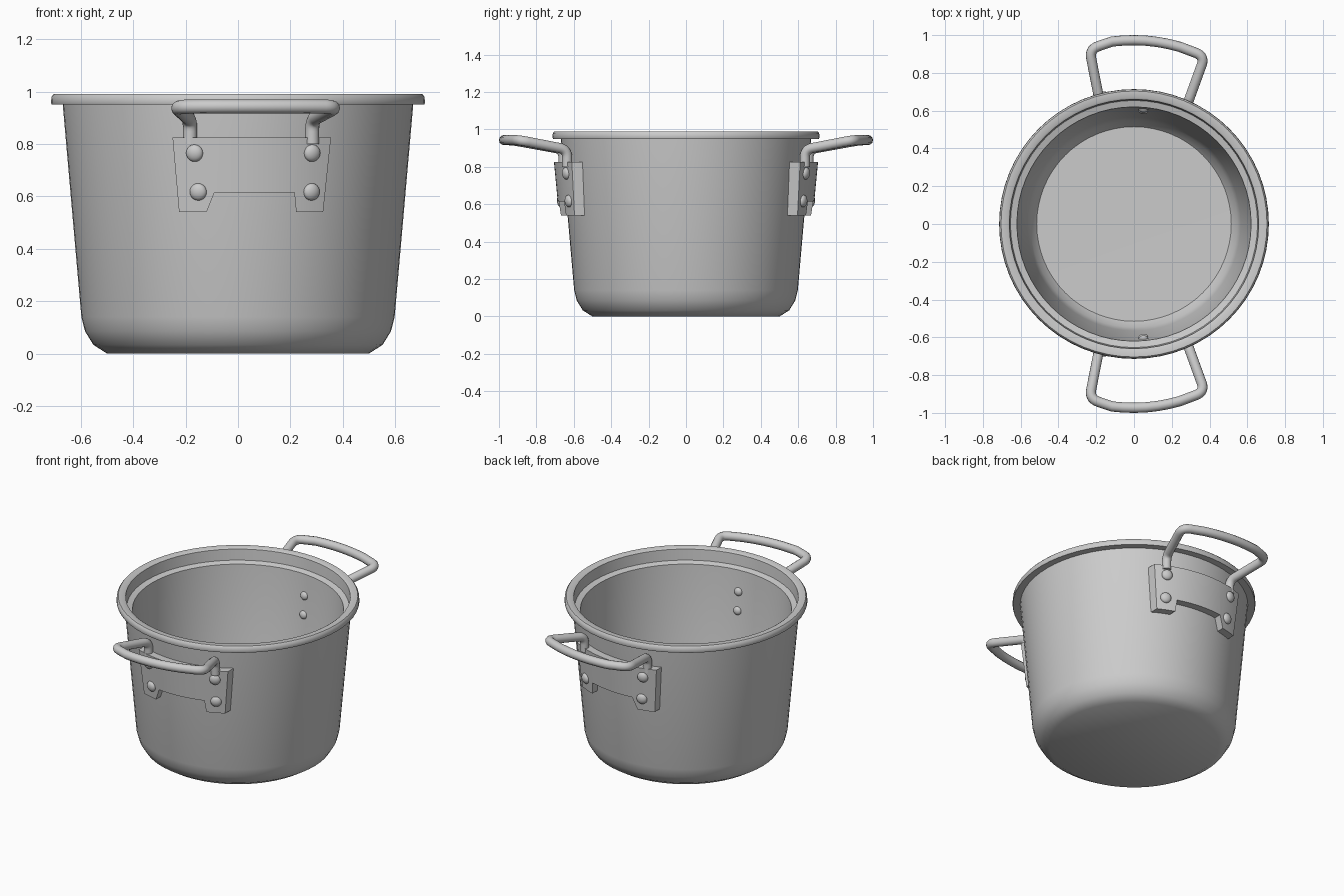
import bpy, bmesh, math
from mathutils import Vector, Matrix

if "Cube" in bpy.data.objects:
    bpy.data.objects.remove(bpy.data.objects["Cube"])


def finish(name, bm, angle=35):
    bmesh.ops.recalc_face_normals(bm, faces=bm.faces[:])
    me = bpy.data.meshes.new(name)
    bm.to_mesh(me)
    bm.free()
    ob = bpy.data.objects.new(name, me)
    bpy.context.collection.objects.link(ob)
    bpy.ops.object.select_all(action='DESELECT')
    ob.select_set(True)
    bpy.context.view_layer.objects.active = ob
    bpy.ops.object.shade_smooth_by_angle(angle=math.radians(angle))
    return ob


def mirror_y(ob):
    """Repeat a front part on the back of the pot."""
    mod = ob.modifiers.new("mirror", 'MIRROR')
    mod.use_axis = (False, True, False)
    mod.use_bisect_axis = (False, False, False)


def lathe(name, profile, segments=64):
    bm = bmesh.new()
    vs = [bm.verts.new((r, 0, z)) for r, z in profile]
    es = [bm.edges.new(p) for p in zip(vs, vs[1:])]
    bmesh.ops.spin(bm, geom=vs + es, cent=(0, 0, 0), axis=(0, 0, 1),
                   angle=math.tau, steps=segments, use_duplicate=False)
    bmesh.ops.remove_doubles(bm, verts=bm.verts[:], dist=1e-5)
    return finish(name, bm)


# Pot body: outer wall, rolled rim, lid ledge, inner wall and floor
lathe("pot_body", [
    (0, 0), (0.50, 0), (0.552, 0.033), (0.584, 0.085), (0.598, 0.14),
    (0.669, 0.95), (0.711, 0.95), (0.714, 0.958), (0.712, 0.98), (0.704, 0.99),
    (0.67, 0.99), (0.66, 0.984), (0.654, 0.915), (0.62, 0.905),
    (0.565, 0.15), (0.547, 0.085), (0.515, 0.045), (0, 0.04)])


# Handle plates: flat bracket outline bent around the pot
def plate_radius(z):
    return 0.679 + (z - 0.54) * 0.095


def pot_radius(z):
    return 0.598 + (z - 0.14) * 0.0877


outline = [(-0.25, 0.825), (-0.225, 0.54), (-0.12, 0.54), (-0.09, 0.615),
           (0.215, 0.615), (0.222, 0.54), (0.325, 0.54), (0.355, 0.825)]
bm = bmesh.new()
bm.faces.new([bm.verts.new((x, 0, z)) for x, z in outline])
for i in range(1, 16):
    bmesh.ops.bisect_plane(bm, geom=bm.verts[:] + bm.edges[:] + bm.faces[:],
                           plane_co=(-0.25 + i * 0.605 / 16, 0, 0), plane_no=(1, 0, 0))
front = bm.verts[:]
ret = bmesh.ops.extrude_face_region(bm, geom=bm.faces[:], use_keep_orig=True)
back = [v for v in ret["geom"] if isinstance(v, bmesh.types.BMVert)]
for verts, radius in ((front, plate_radius), (back, lambda z: pot_radius(z) - 0.008)):
    for v in verts:
        v.co.y = -math.sqrt(radius(v.co.z) ** 2 - v.co.x ** 2)
mirror_y(finish("handle_plate", bm))


# Rivets: domed heads facing along the wall normal
def rivet(name, x, z, radius, r, height, inward=False):
    y = -math.sqrt(radius ** 2 - x ** 2)
    n = Vector((x, y, -0.07)).normalized() * (-1 if inward else 1)
    bm = bmesh.new()
    bmesh.ops.create_uvsphere(bm, u_segments=20, v_segments=12, radius=1)
    m = (Matrix.Translation((x, y, z)) @ n.to_track_quat('Z', 'Y').to_matrix().to_4x4()
         @ Matrix.Diagonal((r, r, height, 1)))
    bmesh.ops.transform(bm, matrix=m, verts=bm.verts[:])
    mirror_y(finish(name, bm))


for x, z in ((-0.166, 0.765), (0.283, 0.765), (-0.152, 0.617), (0.281, 0.617)):
    rivet("outer_rivet", x, z, plate_radius(z), 0.033, 0.02)
for z in (0.77, 0.65):
    rivet("inner_rivet", 0.05, z, 0.565 + (z - 0.15) * 0.0728, 0.026, 0.018, True)


# Handle rods: a path with rounded corners, swept with a round section
def rounded(points, steps=7):
    out = [Vector(points[0][:3])]
    for a, b, c in zip(points, points[1:], points[2:]):
        p = Vector(b[:3])
        da, dc = Vector(a[:3]) - p, Vector(c[:3]) - p
        if b[3] == 0:
            out.append(p)
            continue
        s, e = p + da.normalized() * b[3], p + dc.normalized() * b[3]
        for i in range(steps + 1):
            t = i / steps
            out.append(s * (1 - t) ** 2 + p * 2 * t * (1 - t) + e * t * t)
    return out + [Vector(points[-1][:3])]


# x, y, z, corner size
path = [(-0.183, -0.655, 0.80, 0), (-0.183, -0.655, 0.893, 0.045),
        (-0.236, -0.925, 0.942, 0.05)]
for i in range(1, 10):
    x = -0.236 + i * 0.06
    if -0.15 < x < 0.29:
        path.append((x, -0.973 + 0.5 * x * x + 0.1 * max(x, 0) ** 2, 0.943, 0))
path += [(0.375, -0.888, 0.942, 0.05), (0.283, -0.635, 0.893, 0.045),
         (0.283, -0.635, 0.80, 0)]
pts = rounded(path)
for name, side in (("front_handle", 1), ("back_handle", -1)):
    cu = bpy.data.curves.new(name, 'CURVE')
    cu.dimensions = '3D'
    cu.bevel_depth = 0.027
    cu.bevel_resolution = 4
    cu.use_fill_caps = True
    sp = cu.splines.new('POLY')
    sp.points.add(len(pts) - 1)
    for q, p in zip(sp.points, pts):
        q.co = (p.x, p.y * side, p.z, 1)
    sp.use_smooth = True
    bpy.context.collection.objects.link(bpy.data.objects.new(name, cu))
